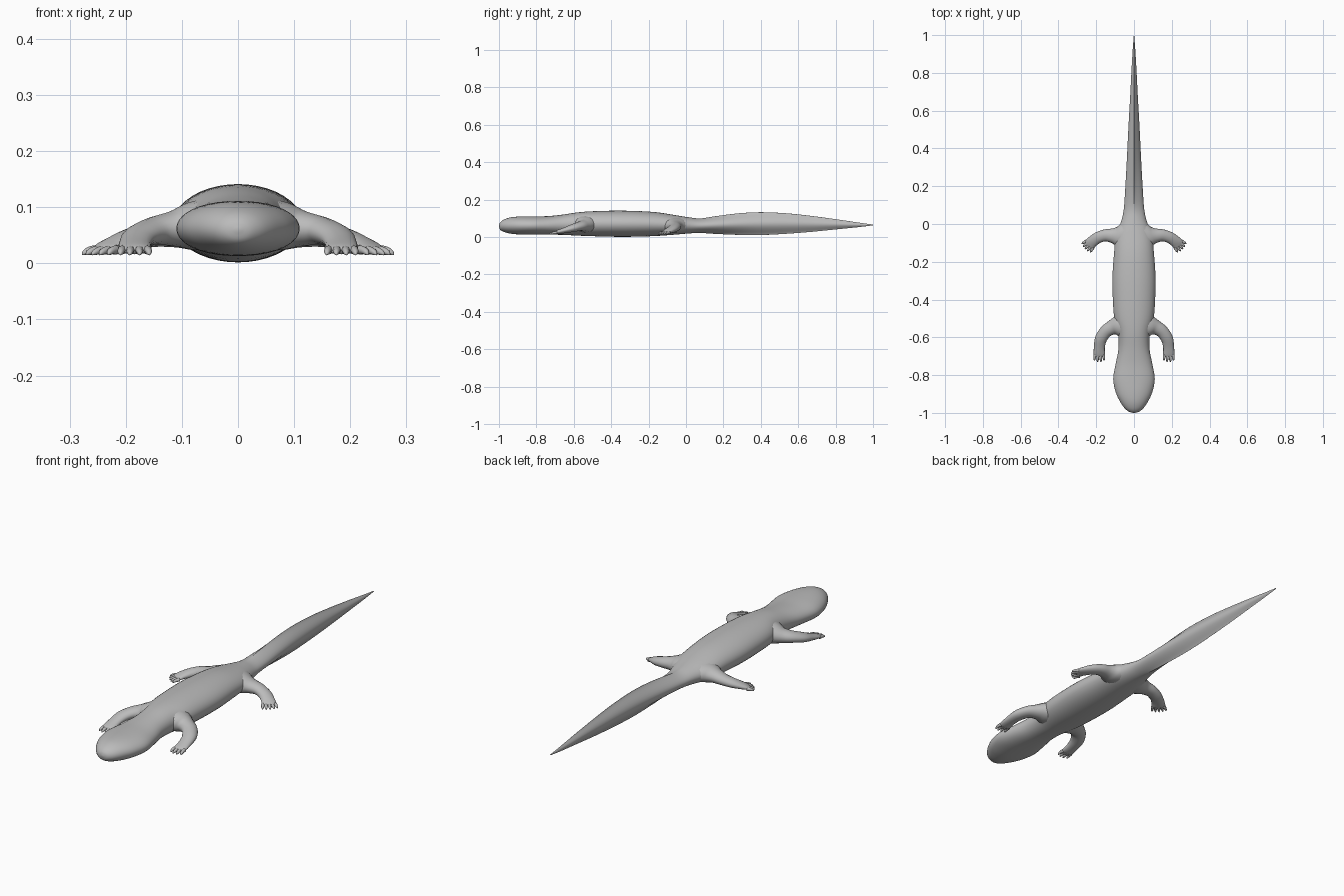
import bpy, bmesh, math
from mathutils import Vector

skin = bpy.data.materials.new("grey_skin")
skin.diffuse_color = (0.5, 0.5, 0.5, 1)


def smooth_rows(rows, steps):
    """Catmull-Rom interpolation through rows of numbers."""
    out = []
    for i in range(len(rows) - 1):
        a, b = rows[max(i - 1, 0)], rows[i]
        c, d = rows[i + 1], rows[min(i + 2, len(rows) - 1)]
        for s in range(steps):
            t = s / steps
            out.append([0.5 * (2 * q + (r - p) * t + (2 * p - 5 * q + 4 * r - u) * t * t
                               + (3 * q - p - 3 * r + u) * t ** 3)
                        for p, q, r, u in zip(a, b, c, d)])
    return out + [list(rows[-1])]


def loft(name, rings, mirror=False):
    """Skin a list of rings and cap both ends."""
    bm = bmesh.new()
    vs = [[bm.verts.new(p) for p in ring] for ring in rings]
    n = len(vs[0])
    for r0, r1 in zip(vs, vs[1:]):
        for i in range(n):
            bm.faces.new((r0[i], r0[(i + 1) % n], r1[(i + 1) % n], r1[i]))
    bm.faces.new(vs[0][::-1])
    bm.faces.new(vs[-1])
    bmesh.ops.recalc_face_normals(bm, faces=bm.faces)
    me = bpy.data.meshes.new(name)
    bm.to_mesh(me)
    bm.free()
    me.materials.append(skin)
    for f in me.polygons:
        f.use_smooth = True
    ob = bpy.data.objects.new(name, me)
    bpy.context.collection.objects.link(ob)
    if mirror:
        m = ob.modifiers.new("mirror", 'MIRROR')
        m.use_axis = (True, False, False)
    return ob


def spow(v, p):
    return math.copysign(abs(v) ** p, v)


def tube(name, rows, steps=5, n=16):
    """Mirrored elliptical tube; rows are x, y, z, half width, half thickness."""
    pts = smooth_rows(rows, steps)
    rings = []
    for i, (x, y, z, a, b) in enumerate(pts):
        t = Vector(pts[min(i + 1, len(pts) - 1)][:3]) - Vector(pts[max(i - 1, 0)][:3])
        side = t.cross(Vector((0, 0, 1))).normalized()
        up = side.cross(t).normalized()
        c = Vector((x, y, z))
        rings.append([c + side * a * math.cos(k * math.tau / n)
                      + up * b * math.sin(k * math.tau / n) for k in range(n)])
    return loft(name, rings, mirror=True)


# Head, trunk and finned tail: y, half width, bottom, top, side pinch
body = [
    (-1.0, 0.004, 0.057, 0.063, 1), (-0.994, 0.026, 0.040, 0.078, 1),
    (-0.975, 0.050, 0.028, 0.093, 1), (-0.94, 0.074, 0.019, 0.105, 1),
    (-0.89, 0.097, 0.014, 0.110, 0.95), (-0.82, 0.110, 0.013, 0.111, 0.9),
    (-0.74, 0.097, 0.013, 0.112, 0.9), (-0.66, 0.082, 0.012, 0.120, 0.9),
    (-0.58, 0.084, 0.008, 0.132, 0.9), (-0.50, 0.104, 0.005, 0.138, 0.95),
    (-0.40, 0.112, 0.002, 0.141, 1), (-0.28, 0.114, 0.002, 0.140, 1),
    (-0.16, 0.106, 0.006, 0.133, 1), (-0.06, 0.095, 0.013, 0.118, 1),
    (0.02, 0.066, 0.020, 0.105, 1.1), (0.08, 0.054, 0.022, 0.100, 1.6),
    (0.16, 0.048, 0.017, 0.112, 2.5), (0.28, 0.041, 0.012, 0.127, 3),
    (0.40, 0.035, 0.011, 0.133, 3), (0.54, 0.028, 0.018, 0.127, 3),
    (0.68, 0.020, 0.029, 0.112, 3), (0.82, 0.013, 0.043, 0.093, 3),
    (0.92, 0.007, 0.053, 0.078, 2.5), (1.0, 0.001, 0.063, 0.067, 1),
]
rings = []
for y, w, lo, hi, p in smooth_rows(body, 4):
    zc, h = (lo + hi) / 2, (hi - lo) / 2
    rings.append([(w * spow(math.cos(k * math.tau / 40), p), y,
                   zc + h * math.sin(k * math.tau / 40)) for k in range(40)])
loft("body_and_tail", rings)

# Front legs: flared shoulder, bent elbow, flat hand
tube("front_leg", [
    (0.045, -0.535, 0.070, 0.085, 0.048), (0.085, -0.540, 0.066, 0.058, 0.042),
    (0.115, -0.548, 0.062, 0.040, 0.032), (0.148, -0.568, 0.058, 0.034, 0.025),
    (0.174, -0.606, 0.048, 0.032, 0.021), (0.183, -0.650, 0.036, 0.029, 0.015),
    (0.184, -0.690, 0.026, 0.030, 0.010), (0.184, -0.704, 0.023, 0.023, 0.006)])

# Hind legs: flared hip, foot turned outward
tube("hind_leg", [
    (0.035, -0.065, 0.066, 0.090, 0.044), (0.080, -0.065, 0.061, 0.060, 0.038),
    (0.112, -0.062, 0.058, 0.040, 0.030), (0.150, -0.060, 0.053, 0.032, 0.024),
    (0.188, -0.071, 0.044, 0.030, 0.020), (0.218, -0.091, 0.034, 0.030, 0.015),
    (0.236, -0.109, 0.026, 0.031, 0.010), (0.243, -0.117, 0.023, 0.024, 0.006)])


def digits(name, base, heading, spread, fan, count, length):
    """Row of tapered toes across the end of a foot."""
    fwd = Vector((math.sin(heading), -math.cos(heading), 0))
    side = Vector((fwd.y, -fwd.x, 0))
    for i in range(count):
        u = 2 * i / (count - 1) - 1
        d = (fwd + side * u * fan).normalized()
        s = Vector(base) + side * u * spread
        reach = length * (1 - 0.2 * u * u)
        rows = []
        for f, r, dz in ((0, 0.0085, 0), (0.5, 0.007, -0.001),
                         (0.85, 0.005, -0.005), (1, 0.001, -0.009)):
            q = s + d * reach * f
            rows.append((q.x, q.y, q.z + dz, r, r))
        tube(f"{name}_{i + 1}", rows, 3, 8)


digits("front_toe", (0.184, -0.690, 0.024), 0, 0.022, 0.12, 4, 0.041)
digits("hind_toe", (0.234, -0.107, 0.024), math.radians(45), 0.025, 0.25, 5, 0.037)
